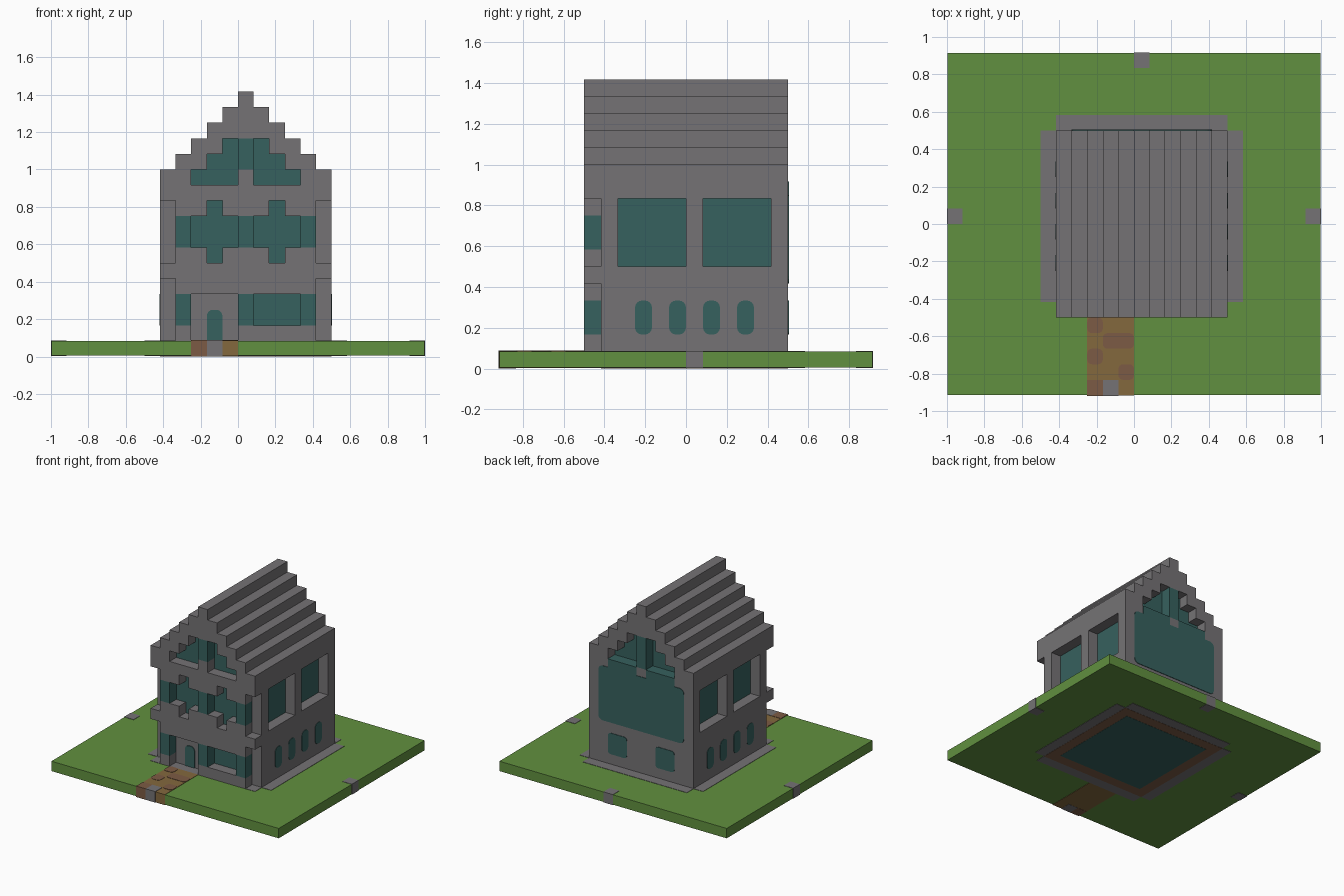
import bpy
import bmesh
import math
from mathutils import Vector

cube = bpy.data.objects.get("Cube")
if cube:
    bpy.data.objects.remove(cube, do_unlink=True)

U = 1 / 12  # one building block


def material(name, colour):
    m = bpy.data.materials.new(name)
    m.use_nodes = True
    m.diffuse_color = (*colour, 1)
    node = next(n for n in m.node_tree.nodes if n.type == 'BSDF_PRINCIPLED')
    node.inputs["Base Color"].default_value = (*colour, 1)
    node.inputs["Roughness"].default_value = 0.9
    return m


STONE = material("grey stone", (0.178, 0.171, 0.178))
GLASS = material("teal glass", (0.037, 0.119, 0.112))
GRASS = material("green grass", (0.12, 0.28, 0.05))
SAND = material("tan path", (0.23, 0.138, 0.048))
BRICK = material("brown brick", (0.202, 0.105, 0.058))


def finish(name, bm, mat):
    bmesh.ops.recalc_face_normals(bm, faces=bm.faces)
    for v in bm.verts:
        v.co *= U
    mesh = bpy.data.meshes.new(name)
    bm.to_mesh(mesh)
    bm.free()
    mesh.materials.append(mat)
    obj = bpy.data.objects.new(name, mesh)
    bpy.context.collection.objects.link(obj)
    return obj


def blocks(name, mat, *boxes):
    """One object from boxes given as (x range, y range, z range) in blocks."""
    bm = bmesh.new()
    for box in boxes:
        for v in bmesh.ops.create_cube(bm, size=1)["verts"]:
            v.co = Vector([a if c < 0 else b for c, (a, b) in zip(v.co, box)])
    return finish(name, bm, mat)


def plates(name, mat, axis, start, end, radius, *rects):
    """Thin rounded plates lying across an axis, one per (u range, v range)."""
    bm = bmesh.new()
    for (u0, u1), (v0, v1) in rects:
        corners = [(u1, v1, -1, -1), (u0, v1, 1, -1), (u0, v0, 1, 1), (u1, v0, -1, 1)]
        ring = []
        for k, (u, v, su, sv) in enumerate(corners):
            for s in range(5):
                a = (k + s / 4) * math.pi / 2
                p = [u + radius * (su + math.cos(a)), v + radius * (sv + math.sin(a))]
                p.insert(axis, start)
                ring.append(bm.verts.new(p))
        face = bm.faces.new(ring)
        out = bmesh.ops.extrude_face_region(bm, geom=[face])["geom"]
        for v in out:
            if isinstance(v, bmesh.types.BMVert):
                v.co[axis] = end
    return finish(name, bm, mat)


# Ground slab with blocks let into it
E = 0.03
blocks("lawn", GRASS, ((-12 + E, 12 - E), (-11 + E, 11 - E), (2 * E, 1)))
blocks("edge_markers", STONE,
       ((-12, -11), (0, 1), (E, 1 + E)), ((11, 12), (0, 1), (E, 1 + E)),
       ((0, 1), (10, 11), (E, 1 + E)))
blocks("paving", STONE, ((-6, 7), (-5, 6), (E, 1 + E)), ((-5, 6), (-6, 7), (E, 1 + E)))
blocks("foundation", BRICK, ((-5, 6), (-5, 6), (E / 2, 1)))
blocks("cellar_floor", GLASS, ((-4, 5), (-4, 5), (0, 1)))

# Garden path with stepping stones and a front marker
blocks("path", SAND, ((-3, 0), (-11, -6), (E, 1 + E)))
plates("path_stones", BRICK, 2, 1, 1 + 2 * E, 0.3,
       ((-3, -2), (-7, -6)), ((-2, 0), (-8, -7)), ((-3, -2), (-9, -8)), ((-1, 0), (-10, -9)))
blocks("path_end_stone", BRICK, ((-3, -2), (-11 - E, -10), (E / 2, 1 + 2 * E)))
blocks("path_marker", STONE, ((-2, -1), (-11 - E, -10), (E / 2, 1 + 2 * E)))

# Glass core that shows at the back of every window recess
blocks("glass_core", GLASS, ((-4, 5), (-5, 5), (1, 10)))

# Side walls, the same on both sides
for side, x in (("left", (5, 6)), ("right", (-5, -4))):
    blocks(side + "_wall", STONE, (x, (-5, 6), (1, 6)),
           *[(x, y, (6, 10)) for y in ((-5, -4), (0, 1), (5, 6))])
    outer = 6 if side == "left" else -5
    plates(side + "_small_windows", GLASS, 0, outer - 0.04, outer + 0.04, 0.42,
           *[((y, y + 1), (2, 4)) for y in (-3, -1, 1, 3)])

# Back wall with its large pane
blocks("back_wall", STONE, ((-4, 5), (5, 6), (1, 10)),
       ((-5, -3), (5, 6), (10, 11)), ((0, 1), (5, 6), (10, 11)), ((4, 6), (5, 6), (10, 11)))
plates("back_pane", GLASS, 1, 5.9, 6.05, 0.45, ((-4, 5), (5, 10.2)))
blocks("back_pane_top", GLASS, ((-3, 0), (5, 6.05), (10, 11)), ((1, 4), (5, 6.05), (10, 11)))
plates("back_small_windows", GLASS, 1, 5.9, 6.05, 0.3, ((-3, -1), (2, 4)), ((2, 4), (2, 4)))

# Front bay, ground floor
F = (-6, -5)
blocks("front_bay_lower", STONE,
       ((-4, -3), F, (1, 2)), ((0, 5), F, (1, 2)), ((-4, 5), F, (4, 5)), ((-5, 6), F, (5, 6)))
blocks("door_wall", STONE, ((-3, 0), (-5.05, -5), (1, 4)))
plates("door", GLASS, 1, -5.12, -5.02, 0.4, ((-2, -1), (0.5, 3)))

# Front bay, upper floor with notched sill and lintel
blocks("front_bay_upper", STONE,
       *[(x, F, z) for z in ((6, 7), (9, 10)) for x in ((-4, -2), (-1, 2), (3, 5))])

# Glass posts of both floors
blocks("front_glass_posts", GLASS,
       *[((x, x + 1), F, z) for z in ((2, 4), (7, 9)) for x in (-4, 0, 4)])

# Attic floor, stepped roof and gable windows
blocks("attic_floor", STONE, ((-5, 6), (-6, 5), (10, 11)))
for i in range(6):
    z = (11 + i, 12 + i)
    if i < 3:
        blocks(f"roof_step_{i + 1}", STONE,
               ((i - 5, i - 3), (-6, 6), z), ((4 - i, 6 - i), (-6, 6), z))
        blocks(f"attic_glass_{i + 1}", GLASS, ((i - 3, 4 - i), (-5, 5), z))
    else:
        blocks(f"roof_step_{i + 1}", STONE, ((i - 5, 6 - i), (-6, 6), z))
blocks("gable_post_foot", STONE, ((0, 1), F, (11, 12)))
blocks("gable_posts", GLASS, ((0, 1), F, (12, 14)), ((0, 1), (5, 6), (11, 14)))
